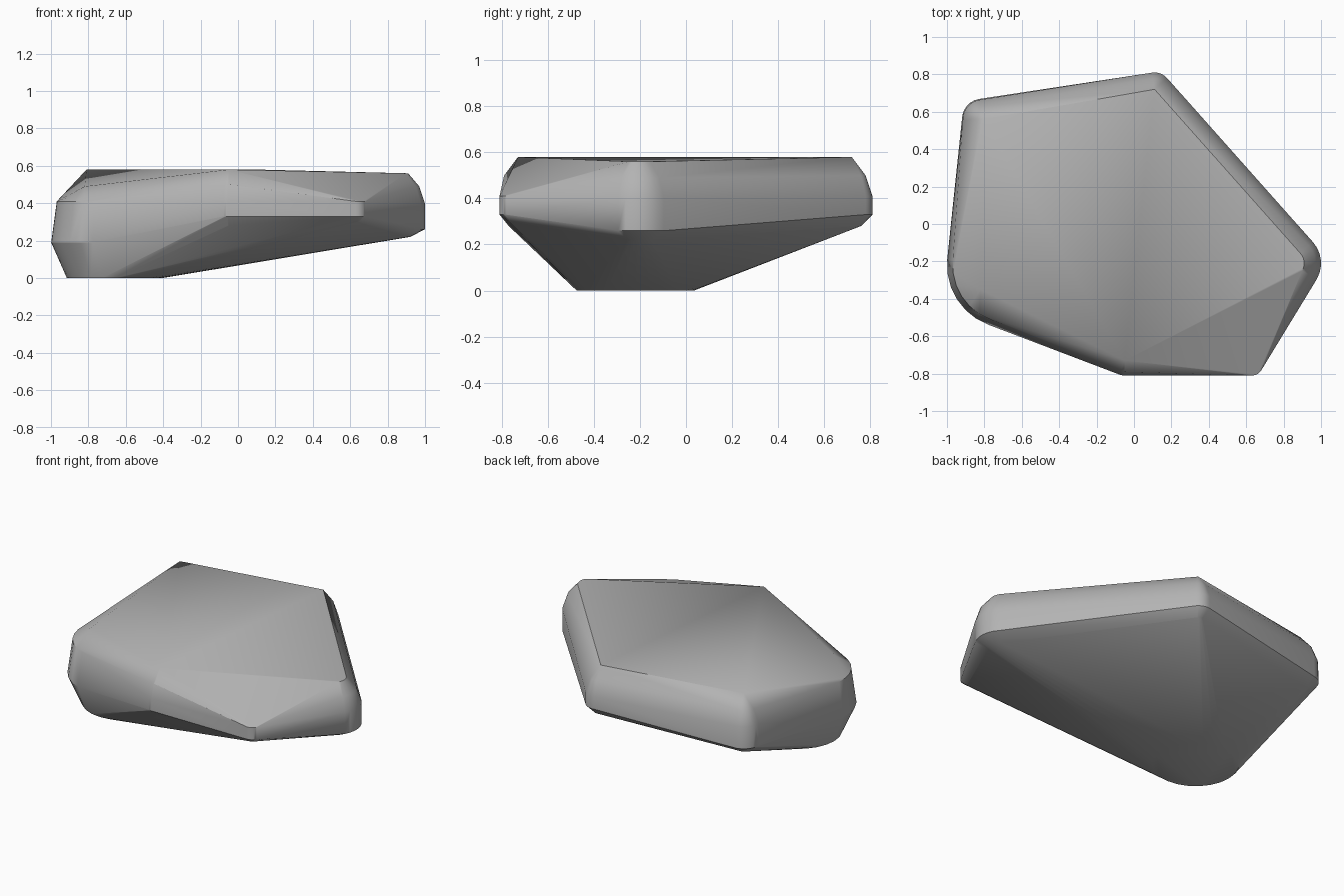
import bpy, bmesh
from math import sin, cos, radians, pi

cube = bpy.data.objects.get("Cube")
if cube:
    bpy.data.objects.remove(cube, do_unlink=True)

# Stone colour
stone = bpy.data.materials.new("stone_grey")
stone.use_nodes = True
grey = (0.45, 0.45, 0.45, 1)
stone.diffuse_color = grey
bsdf = stone.node_tree.nodes["Principled BSDF"]
bsdf.inputs["Base Color"].default_value = grey
bsdf.inputs["Roughness"].default_value = 0.8

# Rounded corners: centre, start and end angle, rings of (radius, height)
corners = [
    ((0.83, -0.21), -30, 42, [(0.09, 0.22), (0.17, 0.26), (0.17, 0.4), (0.14, 0.49), (0.08, 0.56)]),
    ((0.11, 0.72), 42, 100, [(0.04, 0.28), (0.09, 0.33), (0.09, 0.41), (0.06, 0.5), (0, 0.58)]),
    ((-0.81, 0.56), 100, 180, [(0.04, 0.22), (0.11, 0.27), (0.105, 0.41), (0.07, 0.5), (0, 0.58)]),
    ((-0.66, -0.22), 175, 250, [(0.34, 0.19), (0.31, 0.41)]),
    ((-0.05, -0.73), 250, 270, [(0.04, 0.28), (0.08, 0.33), (0.08, 0.41), (0.06, 0.5), (0, 0.58)]),
    ((0.63, -0.75), 270, 330, [(0.02, 0.3), (0.06, 0.33), (0.06, 0.41)]),
]

bm = bmesh.new()


def arc(centre, start, end, radius, z, steps=6):
    """Add a horizontal arc of points."""
    if radius == 0:
        steps = 0
    for i in range(steps + 1):
        a = radians(start + (end - start) * i / max(steps, 1))
        bm.verts.new((centre[0] + radius * cos(a), centre[1] + radius * sin(a), z))


for centre, start, end, rings in corners:
    for radius, z in rings:
        arc(centre, start, end, radius, z)

# Flat round foot and the low shoulder above it
arc((-0.66, -0.22), 0, 345, 0.255, 0, 23)
bm.verts.new((-0.82, -0.35, 0.49))

# Wrap the corners into one solid stone
hull = bmesh.ops.convex_hull(bm, input=bm.verts[:])
loose = {g for g in hull["geom_interior"] + hull["geom_unused"] if isinstance(g, bmesh.types.BMVert)}
bmesh.ops.delete(bm, geom=list(loose), context="VERTS")
bmesh.ops.dissolve_limit(bm, angle_limit=pi / 360, verts=bm.verts[:], edges=bm.edges[:])
bmesh.ops.recalc_face_normals(bm, faces=bm.faces[:])

mesh = bpy.data.meshes.new("rock")
bm.to_mesh(mesh)
bm.free()
mesh.materials.append(stone)
rock = bpy.data.objects.new("rock", mesh)
bpy.context.collection.objects.link(rock)

# Soft bevels, crisp rims
bpy.context.view_layer.objects.active = rock
rock.select_set(True)
bpy.ops.object.shade_smooth_by_angle(angle=radians(30))
